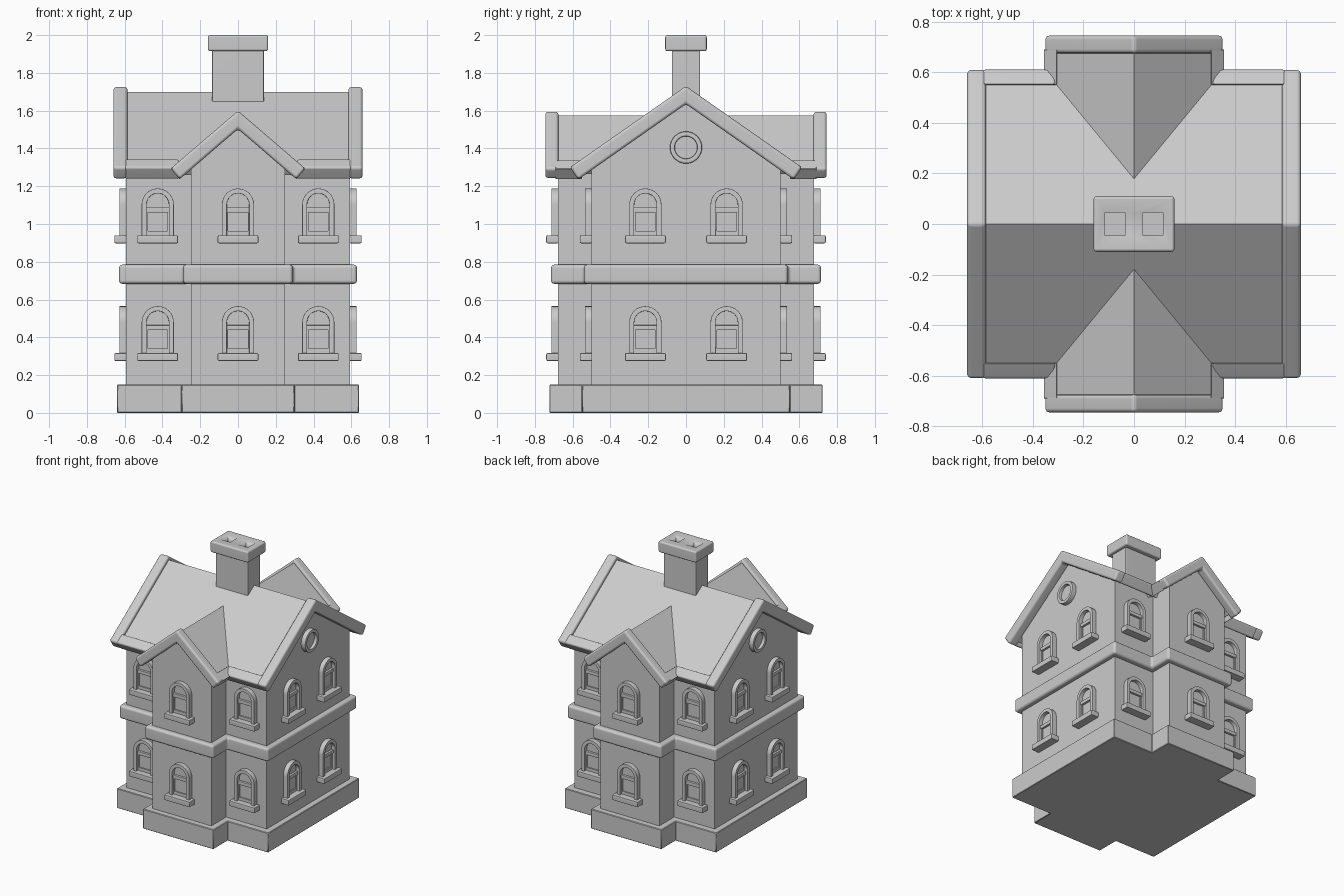
import bpy, bmesh, math
from math import sin, cos, pi, sqrt

cube = bpy.data.objects.get("Cube")
if cube:
    bpy.data.objects.remove(cube)

clay = bpy.data.materials.new("light_grey")
clay.use_nodes = True
GREY = (0.6, 0.6, 0.6, 1)
clay.diffuse_color = GREY
clay.node_tree.nodes["Principled BSDF"].inputs["Base Color"].default_value = GREY

AXES = {"X": lambda u, v, t: (t, u, v),
        "Y": lambda u, v, t: (u, t, v),
        "Z": lambda u, v, t: (u, v, t)}


def add_prism(bm, outline, axis, lo, hi, bevel=0, hole=None, segments=3):
    """Extrude an outline (optionally with a matching hole) along an axis."""
    part = bmesh.new()
    place = AXES[axis]
    loops = [[[part.verts.new(place(u, v, t)) for u, v in pts] for t in (lo, hi)]
             for pts in ([outline, hole] if hole else [outline])]
    n = len(outline)
    for a, b in loops:
        for i in range(n):
            part.faces.new((a[i], a[i - 1], b[i - 1], b[i]))
    if hole:
        for a, b in zip(*loops):
            for i in range(n):
                part.faces.new((a[i], a[i - 1], b[i - 1], b[i]))
    else:
        for ring in loops[0]:
            part.faces.new(ring)
    bmesh.ops.recalc_face_normals(part, faces=part.faces)
    if bevel:
        edges = [e for e in part.edges if e.calc_face_angle(0) > 0.6]
        bmesh.ops.bevel(part, geom=edges, offset=bevel, segments=segments,
                        profile=0.5, affect="EDGES", clamp_overlap=True)
    temp = bpy.data.meshes.new("temp")
    part.to_mesh(temp)
    part.free()
    bm.from_mesh(temp)
    bpy.data.meshes.remove(temp)


def finish_mesh(name, bm):
    mesh = bpy.data.meshes.new(name)
    bm.to_mesh(mesh)
    bm.free()
    mesh.materials.append(clay)
    mesh.shade_smooth()
    mesh.set_sharp_from_angle(angle=math.radians(40))
    return mesh


def add_object(name, mesh, location=(0, 0, 0), turn=0):
    ob = bpy.data.objects.new(name, mesh)
    ob.location = location
    ob.rotation_euler.z = turn
    bpy.context.collection.objects.link(ob)
    mod = ob.modifiers.new("even_shading", "WEIGHTED_NORMAL")
    mod.keep_sharp = True
    return ob


def prism(name, *args, **kw):
    bm = bmesh.new()
    add_prism(bm, *args, **kw)
    return add_object(name, finish_mesh(name, bm))


def rect(x, y0, y1):
    return [(-x, y0), (x, y0), (x, y1), (-x, y1)]


def cross(mx, my, wx, wy):
    """Plan of the main block crossed by the front-to-back wing."""
    q = [(mx, my), (wx, my), (wx, wy)]
    right_back = q
    left_back = [(-x, y) for x, y in reversed(q)]
    return right_back + left_back + [(-x, -y) for x, y in q + left_back]


def house_end(half, eave, apex):
    return [(-half, 0.1), (half, 0.1), (half, eave), (0, apex), (-half, eave)]


def chevron(apex, slope, half, thick):
    k = sqrt(1 + slope * slope)
    end = (half, apex - slope * half)
    low = (half - slope / k * thick, end[1] - thick / k)
    return [(-end[0], end[1]), (0, apex), end, low, (0, apex - thick * k), (-low[0], low[1])]


def eave(apex, slope, start, half, thick, side):
    _, _, end, low, under, _ = chevron(apex, slope, half, thick)
    pts = [(start, apex - slope * start), end, low, (start, under[1] - slope * start)]
    return [(side * u, v) for u, v in pts]


# Walls, plinth and string course
prism("main_walls", house_end(0.5, 1.30, 1.65), "X", -0.593, 0.593)
prism("wing_walls", house_end(0.25, 1.305, 1.52), "Y", -0.678, 0.678)
prism("plinth", cross(0.64, 0.55, 0.298, 0.723), "Z", 0, 0.15, bevel=0.004, segments=1)
prism("string_course", cross(0.63, 0.54, 0.29, 0.715), "Z", 0.683, 0.785, bevel=0.018)

# Roof slabs
MAIN, WING = (1.73, 0.70), (1.60, 0.86)
prism("main_roof", chevron(1.70, 0.70, 0.57, 0.05), "X", -0.61, 0.61)
for s, label in ((-1, "front"), (1, "back")):
    prism(label + "_wing_roof", chevron(1.575, 0.85, 0.32, 0.05), "Y", s * 0.12, s * 0.70)

# Raised trim round the roof edges
for s, end_name, side_name in ((1, "back", "left"), (-1, "front", "right")):
    prism(side_name + "_gable_trim", chevron(*MAIN, 0.615, 0.078), "X",
          s * 0.585, s * 0.66, bevel=0.016)
    prism(end_name + "_gable_trim", chevron(*WING, 0.357, 0.074), "Y",
          s * 0.675, s * 0.745, bevel=0.016)
    for t, other in ((1, "a"), (-1, "b")):
        prism(f"{end_name}_main_eave_{other}", eave(*MAIN, 0.55, 0.615, 0.078, s), "X",
              t * 0.31, t * 0.60, bevel=0.012)
        prism(f"{end_name}_wing_eave_{other}", eave(*WING, 0.305, 0.357, 0.074, t), "Y",
              s * 0.55, s * 0.69, bevel=0.012)

# Chimney with two square flues cut in the cap
prism("chimney_shaft", rect(0.137, -0.075, 0.075), "Z", 1.55, 1.93, bevel=0.006)
cap = prism("chimney_cap", rect(0.16, -0.11, 0.11), "Z", 1.915, 2.0, bevel=0.012)
cut = bmesh.new()
for s in (-1, 1):
    flue = [(u + s * 0.075, v) for u, v in rect(0.04, -0.045, 0.045)]
    add_prism(cut, flue, "Z", 1.945, 2.1)
cutter = add_object("flue_cutter", finish_mesh("flue_cutter", cut))
cutter.hide_render = True
cutter.hide_viewport = True
boolean = cap.modifiers.new("flues", "BOOLEAN")
boolean.operation = "DIFFERENCE"
boolean.solver = "EXACT"
boolean.object = cutter
cap.modifiers.move(1, 0)


# Arched sash window, facing -y with its back on y = 0
def arch(r, base, spring=0.205):
    curve = [(r * cos(pi * i / 16), spring + r * sin(pi * i / 16)) for i in range(17)]
    return [(-r, base), (r, base)] + curve


bm = bmesh.new()
add_prism(bm, arch(0.085, 0.03), "Y", 0.005, -0.035, bevel=0.007, segments=2,
          hole=arch(0.059, 0.035))
add_prism(bm, arch(0.07, 0.03), "Y", 0.005, -0.006)
add_prism(bm, rect(0.065, 0.163, 0.19), "Y", 0, -0.022, bevel=0.004, segments=2)
add_prism(bm, rect(0.062, 0.04, 0.172), "Y", 0, -0.015, hole=rect(0.052, 0.065, 0.165))
add_prism(bm, rect(0.108, 0, 0.042), "Y", 0.005, -0.062, bevel=0.007, segments=2)
window = finish_mesh("window", bm)

for floor, z in (("ground", 0.275), ("upper", 0.898)):
    for s, face, side in ((-1, "front", "right"), (1, "back", "left")):
        turn = pi if s > 0 else 0
        add_object(f"{floor}_{face}_wing_window", window, (0, s * 0.678, z), turn)
        for t in (-1, 1):
            add_object(f"{floor}_{face}_window", window, (t * 0.425, s * 0.5, z), turn)
            add_object(f"{floor}_{side}_window", window, (s * 0.593, t * 0.215, z), s * pi / 2)


# Round gable windows
def circle(r):
    return [(r * cos(pi * i / 16), r * sin(pi * i / 16)) for i in range(32)]


bm = bmesh.new()
add_prism(bm, circle(0.085), "Y", 0.005, -0.035, bevel=0.007, segments=2, hole=circle(0.059))
add_prism(bm, circle(0.07), "Y", 0.005, -0.012)
round_window = finish_mesh("round_window", bm)
for s, side in ((-1, "right"), (1, "left")):
    add_object(side + "_round_window", round_window, (s * 0.593, 0, 1.405), s * pi / 2)
